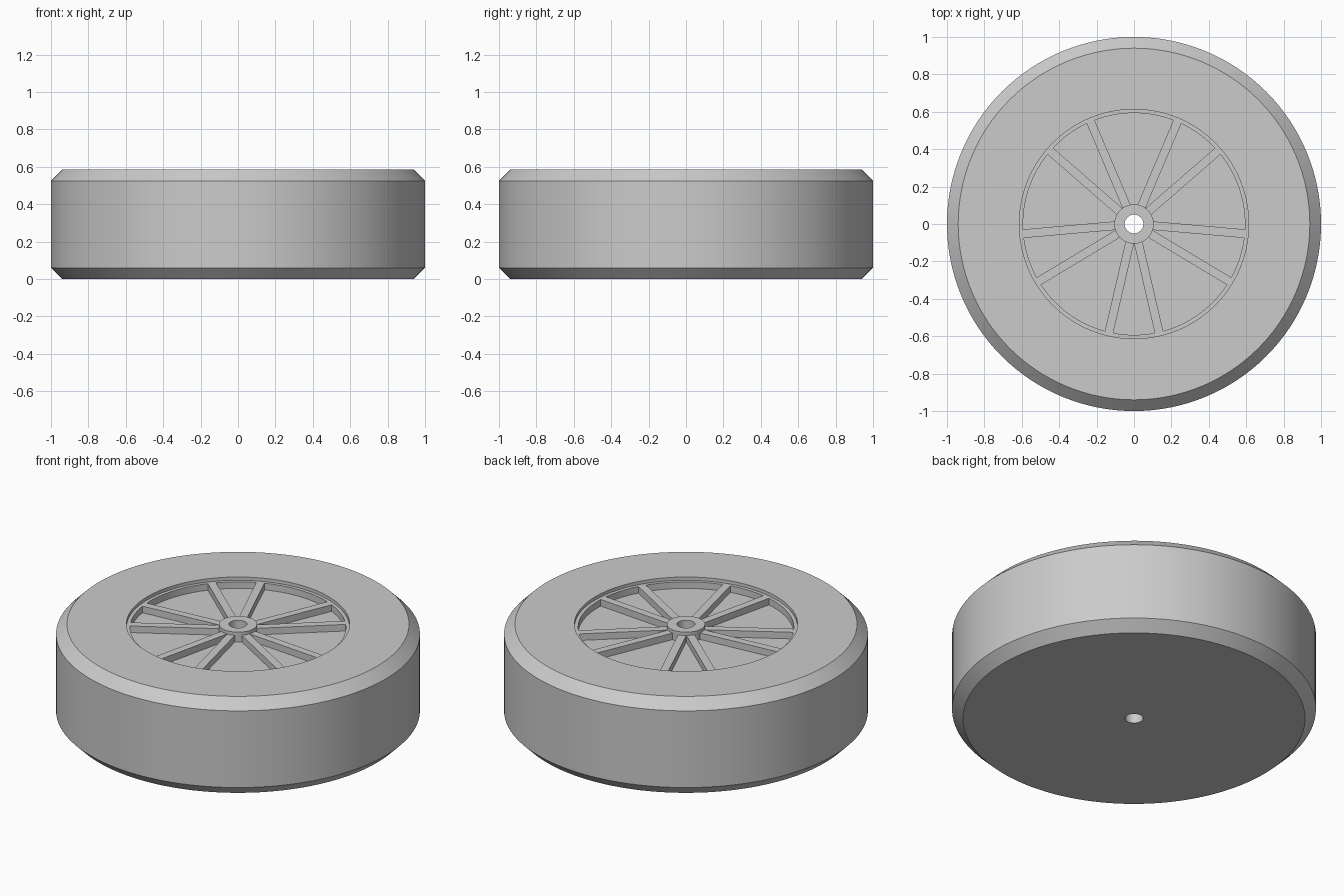
import bpy, bmesh, math
from mathutils import Matrix, Vector

cube = bpy.data.objects.get("Cube")
if cube:
    bpy.data.objects.remove(cube, do_unlink=True)

TOP, CHAMFER = 0.585, 0.06
LEDGE, FLOOR = TOP - 0.02, TOP - 0.06
RECESS, POCKET, HUB, BORE = 0.613, 0.593, 0.105, 0.05
SEGMENTS = 128

grey = bpy.data.materials.new("plain grey")
grey.use_nodes = True
colour = (0.6, 0.6, 0.6, 1)
grey.diffuse_color = colour
grey.node_tree.nodes["Principled BSDF"].inputs["Base Color"].default_value = colour


def finish(name, bm):
    bmesh.ops.recalc_face_normals(bm, faces=bm.faces)
    mesh = bpy.data.meshes.new(name)
    bm.to_mesh(mesh)
    bm.free()
    mesh.materials.append(grey)
    obj = bpy.data.objects.new(name, mesh)
    bpy.context.collection.objects.link(obj)
    bpy.ops.object.select_all(action="DESELECT")
    obj.select_set(True)
    bpy.context.view_layer.objects.active = obj
    bpy.ops.object.shade_smooth_by_angle(angle=math.radians(30))
    return obj


def lathe(name, profile):
    """Spin a closed (radius, height) profile around z."""
    bm = bmesh.new()
    verts = [bm.verts.new((r, 0, z)) for r, z in profile]
    edges = [bm.edges.new((a, b)) for a, b in zip(verts, verts[1:] + verts[:1])]
    bmesh.ops.spin(bm, geom=verts + edges, cent=(0, 0, 0), axis=(0, 0, 1),
                   angle=math.tau, steps=SEGMENTS, use_merge=True)
    bmesh.ops.remove_doubles(bm, verts=bm.verts, dist=1e-5)
    return finish(name, bm)


# Tyre, stepped rim recess, raised hub and through bore in one turned body
lathe("wheel_body", [
    (BORE, 0), (1 - CHAMFER, 0), (1, CHAMFER), (1, TOP - CHAMFER),
    (1 - CHAMFER, TOP), (RECESS, TOP), (RECESS, LEDGE), (POCKET, LEDGE),
    (POCKET, FLOOR), (HUB, FLOOR), (HUB, TOP), (BORE, TOP),
])

# Five pairs of spokes standing on the recess floor
bm = bmesh.new()
inner, bottom = HUB - 0.01, FLOOR - 0.01
size = Vector((POCKET - inner, 0.046, LEDGE - bottom))
middle = Vector(((POCKET + inner) / 2, 0, (LEDGE + bottom) / 2))
for pair in range(5):
    for side in (-1, 1):
        angle = math.radians(270 + 72 * pair + 13 * side)
        bmesh.ops.create_cube(bm, size=1, matrix=Matrix.Rotation(angle, 4, "Z")
                              @ Matrix.Translation(middle) @ Matrix.Diagonal(size).to_4x4())
finish("spokes", bm)
